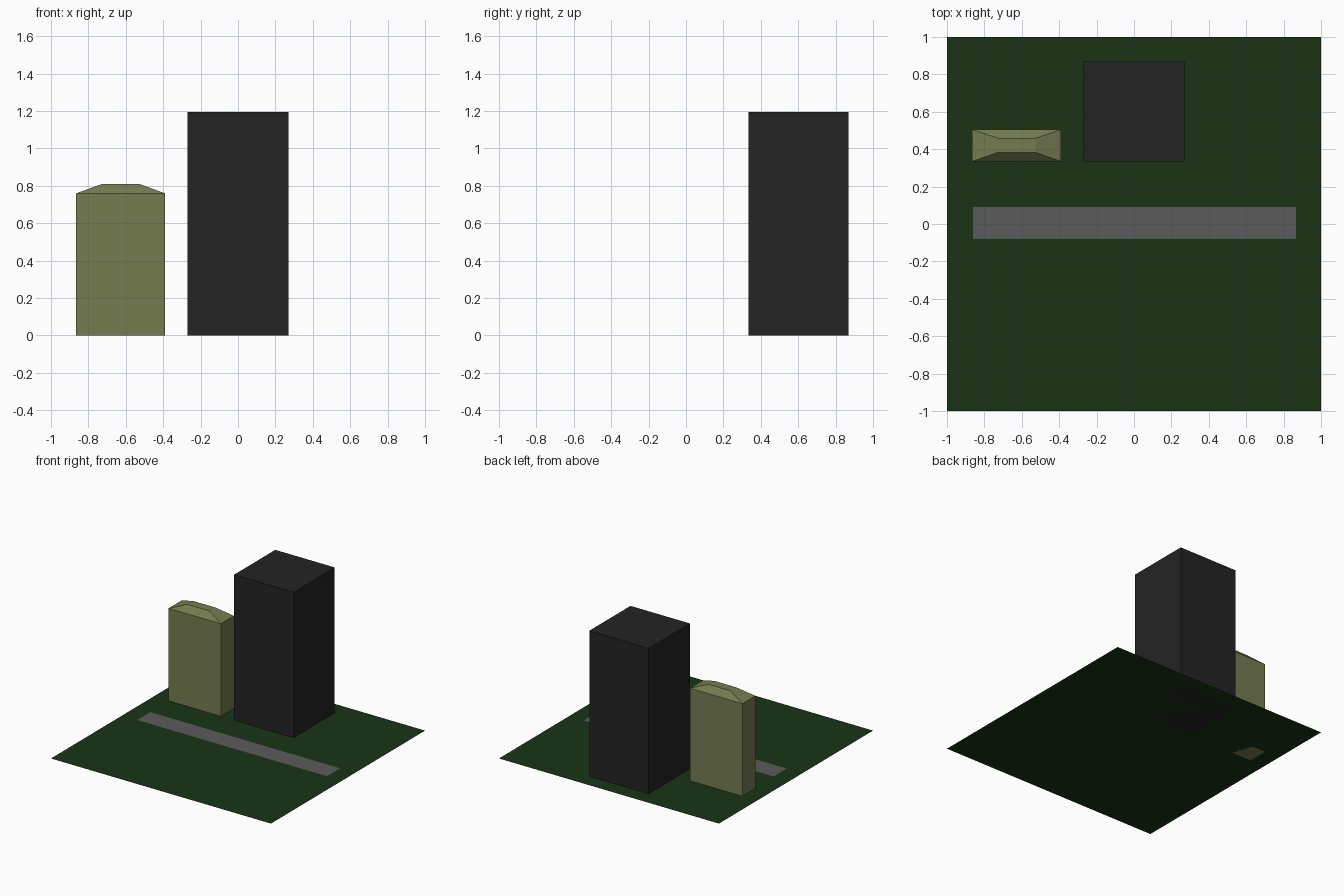
import bpy
import bmesh

if "Cube" in bpy.data.objects:
    bpy.data.objects.remove(bpy.data.objects["Cube"])


def material(name, rgb):
    mat = bpy.data.materials.new(name)
    mat.diffuse_color = (*rgb, 1)
    mat.use_nodes = True
    mat.node_tree.nodes["Principled BSDF"].inputs["Base Color"].default_value = mat.diffuse_color
    return mat


def finish(name, bm, mat):
    mesh = bpy.data.meshes.new(name)
    bmesh.ops.recalc_face_normals(bm, faces=bm.faces)
    bm.to_mesh(mesh)
    bm.free()
    mesh.materials.append(mat)
    obj = bpy.data.objects.new(name, mesh)
    bpy.context.collection.objects.link(obj)
    return obj


def ring(bm, x0, x1, y0, y1, z):
    return [bm.verts.new(p) for p in
            ((x0, y0, z), (x1, y0, z), (x1, y1, z), (x0, y1, z))]


def sheet(name, rect, z, mat):
    bm = bmesh.new()
    face = bm.faces.new(ring(bm, *rect, z))
    if face.normal.z < 0:
        face.normal_flip()
    return finish(name, bm, mat)


def tower(name, levels, mat):
    """Closed solid through stacked rectangles (x0, x1, y0, y1, z)."""
    bm = bmesh.new()
    rings = [ring(bm, *level) for level in levels]
    for a, b in zip(rings, rings[1:]):
        for i in range(4):
            j = (i + 1) % 4
            bm.faces.new((a[i], a[j], b[j], b[i]))
    bm.faces.new(rings[0][::-1])
    bm.faces.new(rings[-1])
    return finish(name, bm, mat)


grass = material("grass_green", (0.010, 0.034, 0.0075))
asphalt = material("asphalt_grey", (0.105, 0.105, 0.105))
charcoal = material("charcoal", (0.017, 0.017, 0.017))
olive = material("olive", (0.18, 0.20, 0.08))

# Flat ground with a road strip lying just above it
sheet("lawn", (-1, 1, -1, 1), 0, grass)
sheet("road", (-0.86, 0.865, -0.08, 0.09), 0.002, asphalt)

# Plain tall block
tower("tall_building", [(-0.27, 0.27, 0.335, 0.87, 0),
                        (-0.27, 0.27, 0.335, 0.87, 1.195)], charcoal)

# Slim block with a flat-topped hipped roof
tower("small_building", [(-0.865, -0.39, 0.335, 0.505, 0),
                         (-0.865, -0.39, 0.335, 0.505, 0.76),
                         (-0.727, -0.527, 0.383, 0.458, 0.81)], olive)
